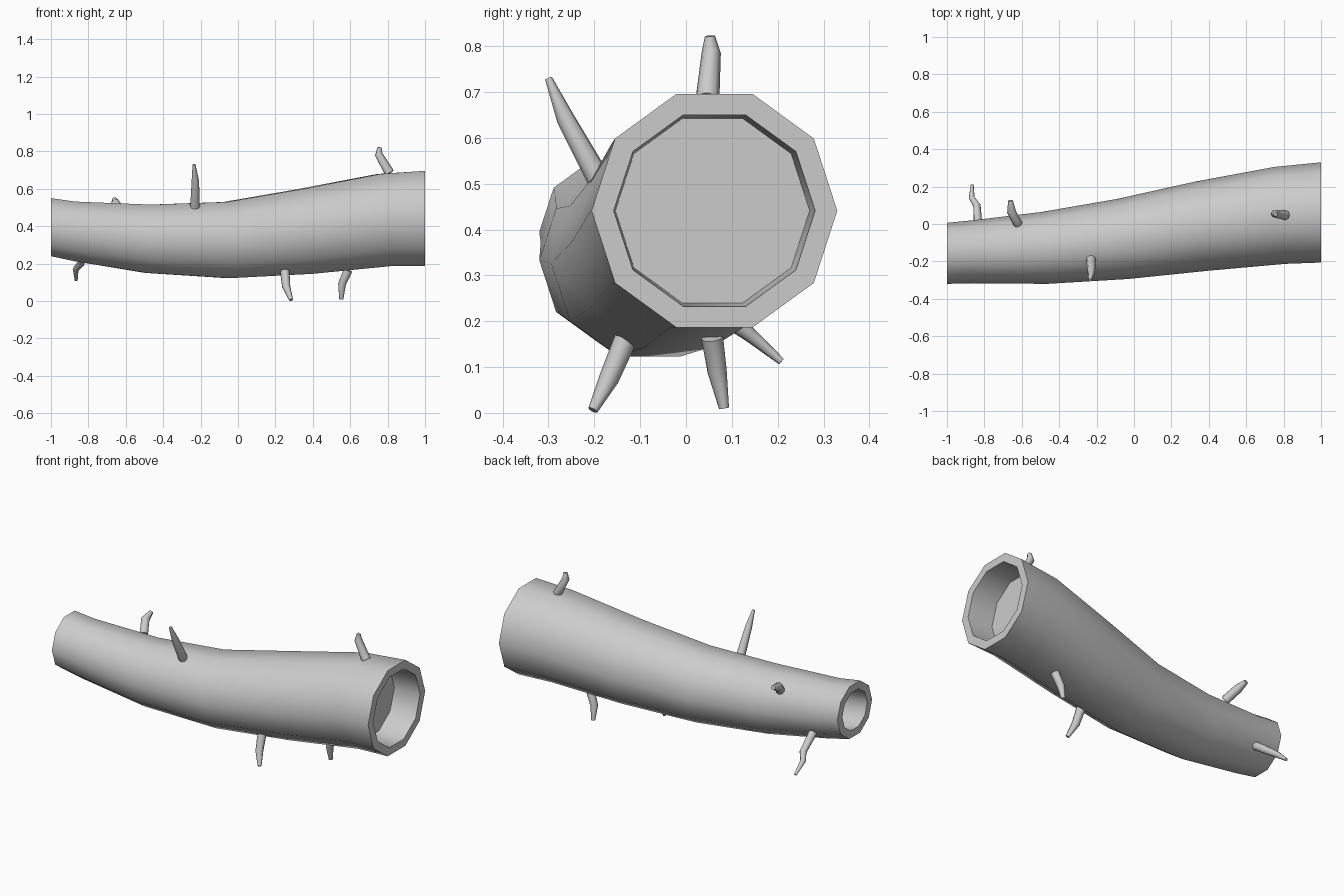
import bpy, bmesh, math
from mathutils import Vector

cube = bpy.data.objects.get("Cube")
if cube:
    bpy.data.objects.remove(cube, do_unlink=True)

grey = bpy.data.materials.new("pale grey")
grey.use_nodes = True
COLOUR = (0.6, 0.6, 0.6, 1)
grey.diffuse_color = COLOUR
grey.node_tree.nodes["Principled BSDF"].inputs["Base Color"].default_value = COLOUR


def add_loop(bm, centre, axis_u, axis_v, radius, sides):
    angles = [2 * math.pi * i / sides for i in range(sides)]
    return [bm.verts.new(centre + radius * (math.cos(a) * axis_u + math.sin(a) * axis_v))
            for a in angles]


def skin(bm, loops):
    """Bridge consecutive loops and cap both ends."""
    for a, b in zip(loops, loops[1:]):
        for i in range(len(a)):
            j = (i + 1) % len(a)
            bm.faces.new((a[i], a[j], b[j], b[i]))
    bm.faces.new(loops[0])
    bm.faces.new(loops[-1])
    bmesh.ops.recalc_face_normals(bm, faces=bm.faces)


def finish(bm, name, angle):
    mesh = bpy.data.meshes.new(name)
    bm.to_mesh(mesh)
    bm.free()
    mesh.materials.append(grey)
    obj = bpy.data.objects.new(name, mesh)
    bpy.context.collection.objects.link(obj)
    bpy.ops.object.select_all(action="DESELECT")
    obj.select_set(True)
    bpy.context.view_layer.objects.active = obj
    bpy.ops.object.shade_smooth_by_angle(angle=math.radians(angle))
    return obj


# Log: ten-sided rings along a bent path (centre x, y, z and radius)
PATH = [(-1, -.157, .395, .163), (-.87, -.149, .372, .168), (-.48, -.128, .333, .192),
        (-.06, -.08, .326, .214), (.36, -.012, .372, .238), (.78, .046, .433, .259),
        (1, .062, .441, .268)]
SIDES = 10
RECESS = 0.16


def log_ring(bm, x, y, z, radius, slope_y=0, slope_z=0):
    # the slopes lean the ring so that it stays square to the path
    return add_loop(bm, Vector((x, y, z)), Vector((-slope_y, 1, 0)),
                    Vector((-slope_z, 0, 1)), radius, SIDES)


bm = bmesh.new()
loops = []
for i, (x, y, z, r) in enumerate(PATH):
    if 1 < i < len(PATH) - 1:
        before, after = PATH[i - 1], PATH[i + 1]
        run = after[0] - before[0]
        loops.append(log_ring(bm, x, y, z, r, (after[1] - before[1]) / run,
                              (after[2] - before[2]) / run))
    else:
        loops.append(log_ring(bm, x, y, z, r))

# Hollow ends: a rim and a recessed floor at each end
x, y, z, r = PATH[0]
rim = log_ring(bm, x, y, z, r * .72)
floor = log_ring(bm, x + RECESS, y + .01, z - .025, r * .74)
loops = [floor, rim] + loops
x, y, z, r = PATH[-1]
loops += [log_ring(bm, x, y, z, r * .82),
          log_ring(bm, x - RECESS, y - .004, z, r * .79)]
skin(bm, loops)
finish(bm, "hollow_log", 45)


# Broken twigs: tapered, bent stubs (points along each one, with its radii)
def twig(name, points, radii, sides=8):
    points = [Vector(p) for p in points]
    bm = bmesh.new()
    loops = []
    for i, p in enumerate(points):
        along = (points[min(i + 1, len(points) - 1)] - points[max(i - 1, 0)]).normalized()
        u = along.orthogonal().normalized() if i == 0 else (u - along * u.dot(along)).normalized()
        loops.append(add_loop(bm, p, u, along.cross(u), radii[i], sides))
    skin(bm, loops)
    return finish(bm, name, 50)


twig("upper_back_twig", [(-.62, .0, .47), (-.655, .065, .525), (-.66, .125, .543)],
     (.025, .024, .013))
twig("lower_back_twig", [(-.835, 0, .275), (-.84, .1, .2), (-.868, .14, .17), (-.865, .208, .112)],
     (.024, .02, .016, .008))
twig("upper_front_twig", [(-.23, -.185, .5), (-.228, -.262, .64), (-.235, -.3, .73)],
     (.026, .02, .008))
twig("top_twig", [(.81, .047, .685), (.752, .055, .785), (.757, .052, .822)],
     (.026, .021, .011))
twig("lower_front_twig", [(.25, -.132, .16), (.258, -.168, .075), (.284, -.203, .006)],
     (.025, .022, .011))
twig("bottom_twig", [(.588, .057, .165), (.556, .068, .09), (.552, .083, .01)],
     (.024, .021, .011))
